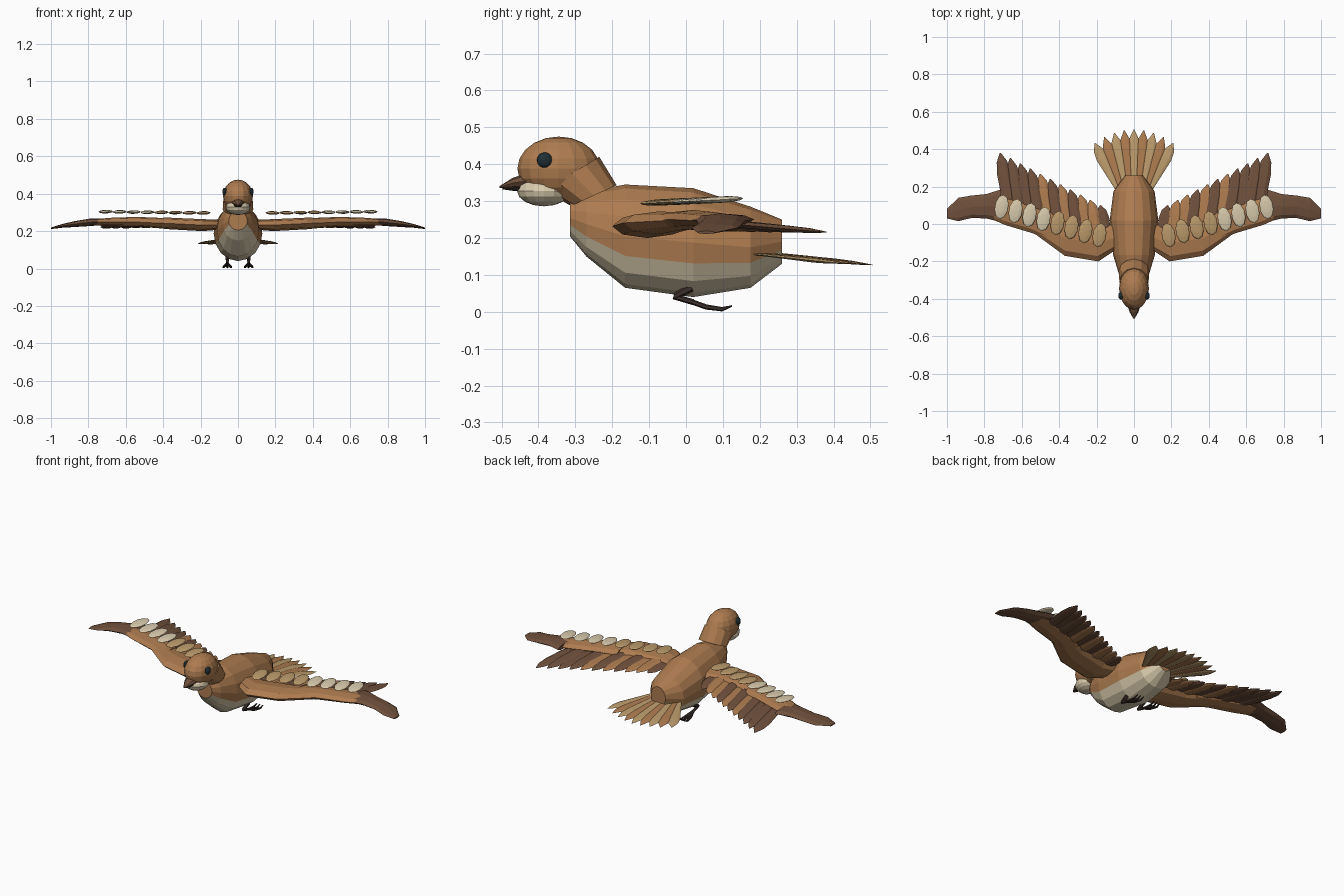
import bpy, bmesh
from math import sin, cos, pi, radians
from mathutils import Vector, Matrix

if "Cube" in bpy.data.objects:
    bpy.data.objects.remove(bpy.data.objects["Cube"])


def material(name, rgb):
    m = bpy.data.materials.new(name)
    m.diffuse_color = (*rgb, 1)
    m.use_nodes = True
    m.node_tree.nodes["Principled BSDF"].inputs["Base Color"].default_value = m.diffuse_color
    return m


BROWN = material("brown", (0.42, 0.20, 0.08))
DARK = material("dark_brown", (0.16, 0.08, 0.045))
TAN = material("tan", (0.50, 0.33, 0.15))
CREAM = material("cream", (0.70, 0.60, 0.42))
CLAW = material("claw", (0.045, 0.03, 0.025))
EYE = material("eye", (0.015, 0.03, 0.035))


def finish(name, bm, *mats):
    bmesh.ops.recalc_face_normals(bm, faces=bm.faces)
    me = bpy.data.meshes.new(name)
    bm.to_mesh(me)
    bm.free()
    for m in mats:
        me.materials.append(m)
    ob = bpy.data.objects.new(name, me)
    bpy.context.collection.objects.link(ob)
    return ob


def loft(name, rings, *mats):
    """Skin a list of point rings and cap both ends."""
    bm = bmesh.new()
    vs = [[bm.verts.new(p) for p in r] for r in rings]
    n = len(vs[0])
    for a, b in zip(vs, vs[1:]):
        for i in range(n):
            j = (i + 1) % n
            bm.faces.new((a[i], a[j], b[j], b[i]))
    bm.faces.new(vs[0])
    bm.faces.new(vs[-1])
    return finish(name, bm, *mats)


def oval(c, u, v, n):
    return [Vector(c) + Vector(u) * cos(2 * pi * i / n) + Vector(v) * sin(2 * pi * i / n)
            for i in range(n)]


def ball(name, c, r, mat, seg=16, rings=10, turn=0.0, tilt=0.0):
    bm = bmesh.new()
    bmesh.ops.create_uvsphere(bm, u_segments=seg, v_segments=rings, radius=1)
    bm.transform(Matrix.Translation(c) @ Matrix.Rotation(turn, 4, 'Z')
                 @ Matrix.Rotation(tilt, 4, 'X') @ Matrix.Diagonal((*r, 1)))
    return finish(name, bm, mat)


def tube(name, path, mat, n=6):
    """Tapering tube through (point, radius) pairs."""
    pts = [Vector(p) for p, _ in path]
    rings = []
    for i, (_, r) in enumerate(path):
        d = (pts[min(i + 1, len(pts) - 1)] - pts[max(i - 1, 0)]).normalized()
        u = d.cross(Vector((1, 0, 0.01))).normalized()
        rings.append(oval(pts[i], u * r, d.cross(u) * r, n))
    return loft(name, rings, mat)


FLIGHT = ((0, .6), (.3, .95), (.65, 1), (.85, .75), (1, .08))
FAN = ((0, .3), (.3, .6), (.7, 1), (.85, .8), (1, .06))


def feather(name, root, tip, width, thick, mat, shape):
    root, tip = Vector(root), Vector(tip)
    d = tip - root
    side = d.cross(Vector((0, 0, 1))).normalized()
    up = side.cross(d).normalized()
    return loft(name, [oval(root + d * t, side * width * w, up * thick * (w + .1), 6)
                       for t, w in shape], mat)


# body: y, bottom, top, half width, with a pale belly
rings = []
for y, lo, hi, w in ((-.315, .205, .305, .05), (-.27, .15, .325, .08), (-.165, .065, .345, .112),
                     (.02, .04, .335, .13), (.175, .065, .285, .11), (.26, .13, .25, .048)):
    rings.append(oval((0, y, (lo + hi) / 2), (w, 0, 0), (0, 0, (hi - lo) / 2), 16))
body = loft("body", rings, BROWN, CREAM)
for k, p in enumerate(body.data.polygons):
    if k < 80 and 9 <= k % 16 <= 14:
        p.material_index = 1

# neck, head and chin
loft("neck", [oval((0, -.25, .315), (.082, 0, 0), (0, .062, .028), 12),
              oval((0, -.31, .375), (.078, 0, 0), (0, .075, .045), 12)], BROWN)
ball("head", (0, -.345, .388), (.08, .112, .087), BROWN, 16, 10)
ball("chin", (0, -.385, .328), (.066, .073, .042), CREAM, 16, 8)

# beak
loft("upper_beak", [oval((0, y, z), (w, 0, 0), (0, 0, h), 8) for y, z, w, h in
                    ((-.43, .355, .036, .022), (-.47, .349, .024, .014), (-.505, .338, .004, .003))], DARK)
loft("lower_beak", [oval((0, y, z), (w, 0, 0), (0, 0, h), 8) for y, z, w, h in
                    ((-.43, .338, .028, .012), (-.47, .336, .018, .008), (-.497, .335, .004, .003))], CLAW)

# tail fan
for i in range(-4, 5):
    a = abs(i)
    feather("tail_feather", (i * .02, .17, .166 - a * .002),
            (i * .0525, .505 - a * a * .0045, .127 + a * .001),
            .032, .006, BROWN if i % 2 else TAN, FAN)

# wing arm sections: x, front y, back y, centre z, half thickness
INNER = ((.07, -.12, .0, .235, .025), (.19, -.2, -.01, .232, .032),
         (.37, -.17, .02, .241, .031), (.52, -.06, .07, .247, .022))
OUTER = ((.42, -.11, .05, .245, .026), (.54, -.05, .09, .25, .026),
         (.69, -.005, .14, .249, .022), (.77, .03, .15, .246, .016))
TIP = ((.71, .01, .185, .25, .016), (.79, .03, .16, .247, .02), (.87, .032, .152, .238, .016),
       (.94, .015, .14, .228, .01), (1.0, .03, .08, .215, .004))

for s, tag in ((1, "left"), (-1, "right")):
    # arm, forearm and wing tip
    for part, secs, mat in (("inner_wing", INNER, BROWN), ("outer_wing", OUTER, BROWN),
                            ("wing_tip", TIP, DARK)):
        loft(f"{tag}_{part}", [oval((s * x, (a + b) / 2, z), (0, (b - a) / 2, 0), (0, 0, h), 8)
                               for x, a, b, z, h in secs], mat)
    # flight feathers
    for i in range(11):
        t = i / 10
        dark = i >= 7 or i in (0, 3, 5)
        feather(f"{tag}_flight_feather", (s * (.15 + .51 * t), -.1 + .17 * t, .243 + .006 * (i % 2)),
                (s * (.18 + .535 * t), .10 + .28 * t, .222 - .006 * t),
                .037, .009, DARK if dark else BROWN, FLIGHT)
    # covert feathers on top
    for i in range(8):
        ball(f"{tag}_covert", (s * (.185 + .0747 * i), -.06 + .0215 * i, .297 + .001 * i),
             (.037, .066, .009), CREAM if i >= 4 else TAN, 10, 6, radians(10 * s), radians(3))
    # eye
    ball(f"{tag}_eye", (s * .07, -.383, .411), (.014, .021, .021), EYE, 12, 8)
    # tucked leg and toes
    x = s * .057
    tube(f"{tag}_thigh", (((x, .015, .066), .012), ((x, -.03, .042), .009)), CLAW)
    tube(f"{tag}_shank", (((x, -.034, .042), .008), ((x, .02, .026), .008)), CLAW)
    for k in (-1, 0, 1):
        tube(f"{tag}_toe", (((x, .01, .029), .007), ((x + k * .014, .055, .013), .007),
                            ((x + k * .02, .098, .007), .006),
                            ((x + k * .02, .125, .016), .002)), CLAW)
